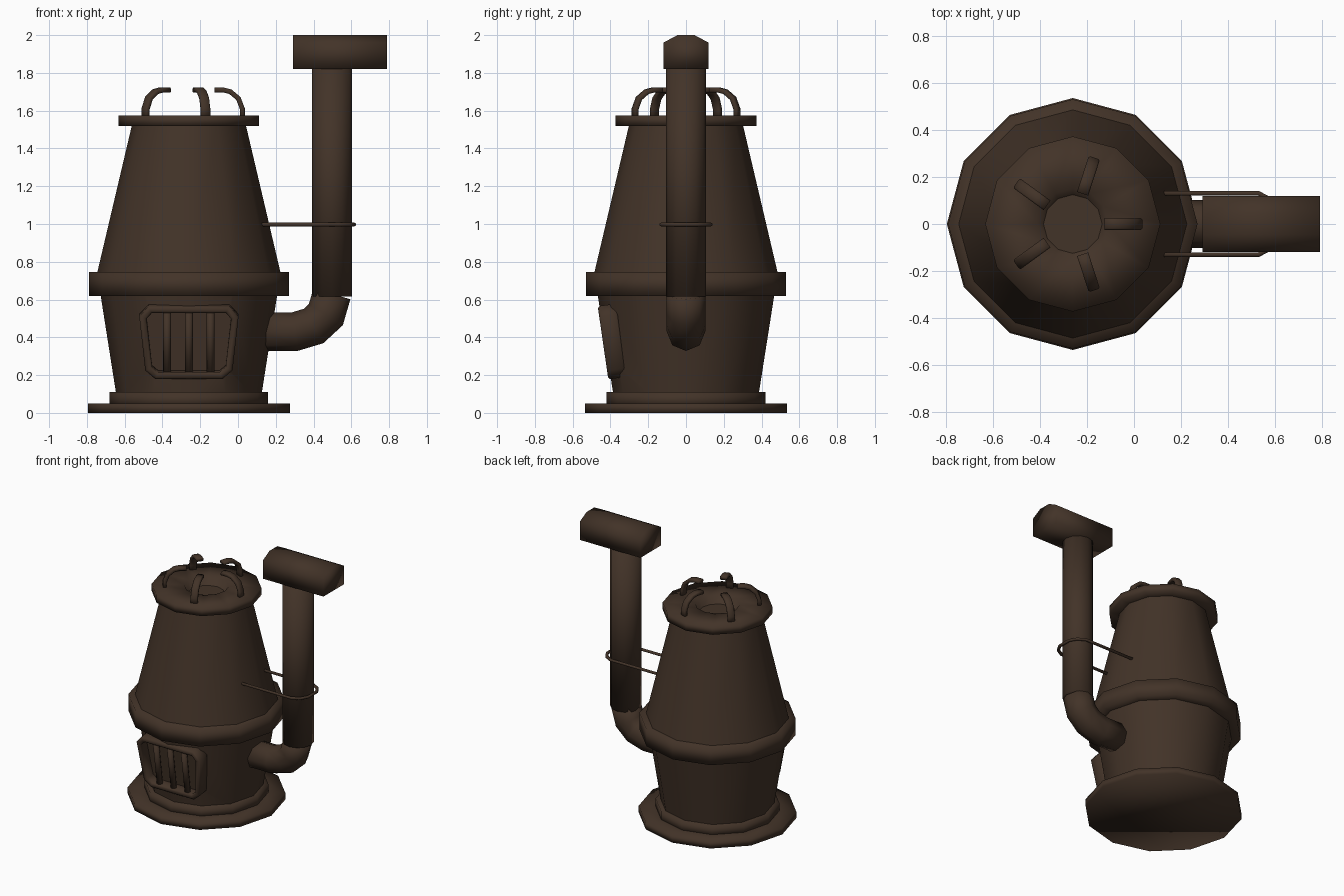
import bpy, bmesh, math
from math import cos, sin, pi
from mathutils import Vector

if "Cube" in bpy.data.objects:
    bpy.data.objects.remove(bpy.data.objects["Cube"], do_unlink=True)

iron = bpy.data.materials.new("dark brown iron")
iron.use_nodes = True
COLOR = (0.055, 0.033, 0.021, 1)
iron.diffuse_color = COLOR
bsdf = iron.node_tree.nodes["Principled BSDF"]
bsdf.inputs["Base Color"].default_value = COLOR
bsdf.inputs["Roughness"].default_value = 0.8

AXIS = -0.26   # x of the stove's upright axis
SIDES = 12


def finish(name, bm):
    bmesh.ops.remove_doubles(bm, verts=bm.verts, dist=1e-5)
    bmesh.ops.recalc_face_normals(bm, faces=bm.faces)
    for f in bm.faces:
        f.smooth = True
    mesh = bpy.data.meshes.new(name)
    bm.to_mesh(mesh)
    bm.free()
    mesh.materials.append(iron)
    obj = bpy.data.objects.new(name, mesh)
    bpy.context.collection.objects.link(obj)
    return obj


def skin(name, rings, closed=False, caps=True):
    """Join equal rings of points with quads."""
    bm = bmesh.new()
    rows = [[bm.verts.new(p) for p in ring] for ring in rings]
    pairs = list(zip(rows, rows[1:])) + ([(rows[-1], rows[0])] if closed else [])
    n = len(rows[0])
    for a, b in pairs:
        for i in range(n):
            j = (i + 1) % n
            bm.faces.new((a[i], a[j], b[j], b[i]))
    if caps and not closed:
        bm.faces.new(rows[0])
        bm.faces.new(rows[-1])
    return finish(name, bm)


def lathe(name, profile, **options):
    """Turn (radius, height) points about the stove axis."""
    angles = [2 * pi * i / SIDES for i in range(SIDES)]
    rings = [[(AXIS + r * cos(a), r * sin(a), z) for a in angles] for r, z in profile]
    return skin(name, rings, **options)


def sweep(name, path, normal, section, closed=False):
    """Carry a section along a flat path with mitred corners."""
    path = [Vector(p) for p in path]
    normal = Vector(normal).normalized()
    rings, n = [], len(path)
    for i, p in enumerate(path):
        before = p - path[i - 1] if closed or i > 0 else path[1] - p
        after = path[(i + 1) % n] - p if closed or i < n - 1 else before
        before, after = before.normalized(), after.normalized()
        tangent = (before + after).normalized()
        side = tangent.cross(normal) / max(tangent.dot(after), 0.3)
        rings.append([p + normal * a + side * b for a, b in section])
    return skin(name, rings, closed)


def circle(r, n):
    return [(r * cos(2 * pi * i / n), r * sin(2 * pi * i / n)) for i in range(n)]


def bevelled(w, h, c):
    return [(w, h - c), (w - c, h), (c - w, h), (-w, h - c),
            (-w, c - h), (c - w, -h), (w - c, -h), (w, c - h)]


# Stove body
lathe("base_plate", [(0.535, 0), (0.535, 0.05), (0.40, 0.05)])
lathe("base_step", [(0.42, 0.03), (0.42, 0.11), (0.36, 0.11)])
drum = lathe("fire_drum", [(0.385, 0.10), (0.47, 0.64)])
lathe("middle_band", [(0.44, 0.62), (0.53, 0.62), (0.53, 0.745), (0.44, 0.745)], caps=False)
lathe("upper_cone", [(0.487, 0.735), (0.30, 1.53)], caps=False)
lathe("top_rim", [(0.27, 1.52), (0.372, 1.52), (0.372, 1.575), (0.15, 1.575),
                  (0.12, 1.51), (0.04, 1.47)])


# Fire door, laid on the leaning front of the drum
def door(x, z, depth):
    return Vector((AXIS + x, -0.385 - 0.145 * z + depth, z))


DOOR_NORMAL = (0, -1, -0.145)
half = [(0.17, 0.203), (0.213, 0.24), (0.243, 0.51), (0.205, 0.553)]
outline = half + [(-x, z) for x, z in reversed(half)]

cutter = skin("door_cutter", [[door(x, z, d) for x, z in outline] for d in (-0.1, 0.07)])
cutter.hide_render = True
cut = drum.modifiers.new("door_opening", "BOOLEAN")
cut.operation = "DIFFERENCE"
cut.solver = "EXACT"
cut.object = cutter
bpy.ops.object.select_all(action="DESELECT")
bpy.context.view_layer.objects.active = drum
drum.select_set(True)
bpy.ops.object.modifier_apply(modifier=cut.name)
bpy.ops.object.shade_smooth_by_angle(angle=math.radians(40))
bpy.data.objects.remove(cutter, do_unlink=True)

sweep("door_frame", [door(x, z, 0.05) for x, z in outline], DOOR_NORMAL,
      bevelled(0.05, 0.019, 0.01), closed=True)
for i, x in enumerate((-0.115, 0, 0.115)):
    sweep(f"door_bar_{i + 1}", [door(x, z, 0.03) for z in (0.2, 0.555)],
          DOOR_NORMAL, circle(0.021, 8))

# Curled hooks around the top opening
hook = [(0.283, 1.56), (0.283, 1.61), (0.262, 1.665), (0.22, 1.7), (0.185, 1.709), (0.135, 1.709)]
for i in range(5):
    a = 2 * pi * i / 5
    sweep(f"top_hook_{i + 1}", [(AXIS + r * cos(a), r * sin(a), z) for r, z in hook],
          (-sin(a), cos(a), 0), bevelled(0.025, 0.013, 0.006))

# Chimney
PIPE = 0.497
elbow = [(0.12, 0.43), (0.30, 0.43), (0.40, 0.46), (0.465, 0.52), (PIPE, 0.63)]
sweep("chimney_elbow", [(x, 0, z) for x, z in elbow], (0, 1, 0), circle(0.102, 8))
sweep("chimney_pipe", [(PIPE, 0, 0.615), (PIPE, 0, 1.84)], (0, 1, 0), circle(0.106, 12))
cowl = [(-0.12, 1.82), (-0.12, 1.96), (-0.045, 2), (0.045, 2), (0.12, 1.96), (0.12, 1.82)]
skin("chimney_cowl", [[(x, y, z) for y, z in cowl] for x in (0.292, 0.79)])

# Wire brace looped round the chimney
arm = [(0.12, 0.13), (0.53, 0.13), (0.585, 0.1), (0.614, 0.05)]
loop = arm + [(x, -y) for x, y in reversed(arm)]
sweep("chimney_brace", [(x, y, 0.997) for x, y in loop], (0, 0, 1), circle(0.011, 6))
